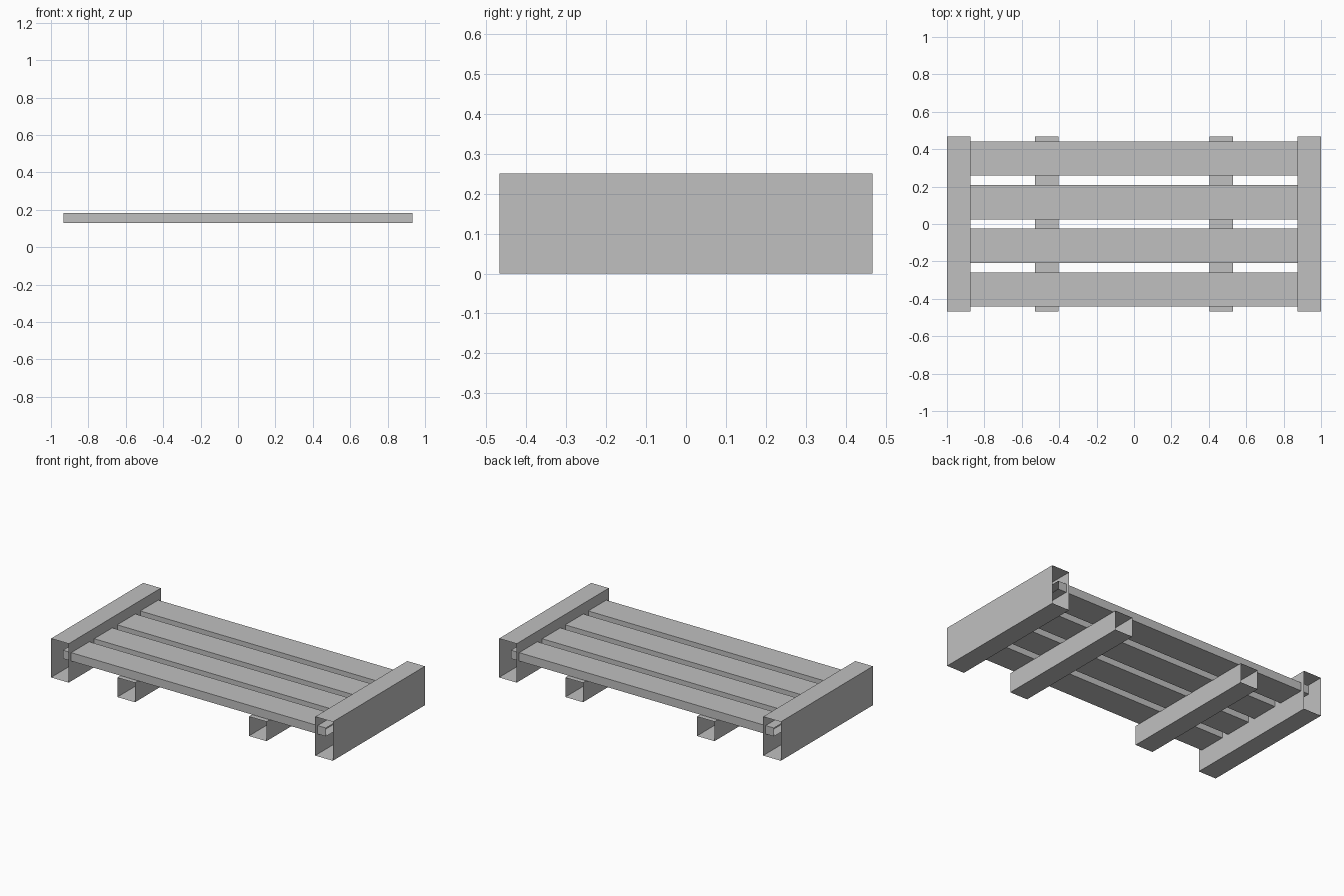
import bpy
import bmesh
from mathutils import Vector

cube = bpy.data.objects.get("Cube")
if cube:
    bpy.data.objects.remove(cube, do_unlink=True)

grey = bpy.data.materials.new("plain grey")
grey.use_nodes = True
colour = (0.53, 0.53, 0.53, 1)
grey.diffuse_color = colour
grey.node_tree.nodes["Principled BSDF"].inputs["Base Color"].default_value = colour


def hollow_beam(name, centre, size, axis):
    """Box sleeve, open at both ends along the given axis."""
    bm = bmesh.new()
    bmesh.ops.create_cube(bm, size=1)
    bmesh.ops.scale(bm, vec=size, verts=bm.verts)
    bm.normal_update()
    ends = [f for f in bm.faces if abs(f.normal[axis]) > 0.5]
    bmesh.ops.delete(bm, geom=ends, context="FACES_ONLY")
    mesh = bpy.data.meshes.new(name)
    bm.to_mesh(mesh)
    bm.free()
    mesh.materials.append(grey)
    obj = bpy.data.objects.new(name, mesh)
    obj.location = Vector(centre)
    bpy.context.collection.objects.link(obj)


DEPTH = 0.934
THICK = 0.125

for side, sign in (("left", 1), ("right", -1)):
    # Tall end rails that the slats run into
    hollow_beam(side + "_end_rail", (sign * (1 - THICK / 2), 0, THICK),
                (THICK, DEPTH, 2 * THICK), 1)
    # Low bearers under the slats
    hollow_beam(side + "_bearer", (sign * 0.467, 0, THICK / 2),
                (THICK, DEPTH, THICK), 1)

# Four long slats, evenly spaced from front to back
for i in range(4):
    hollow_beam(f"slat_{i + 1}", (0, (i - 1.5) * 0.2335, 0.156),
                (1.867, 0.183, 0.054), 0)
